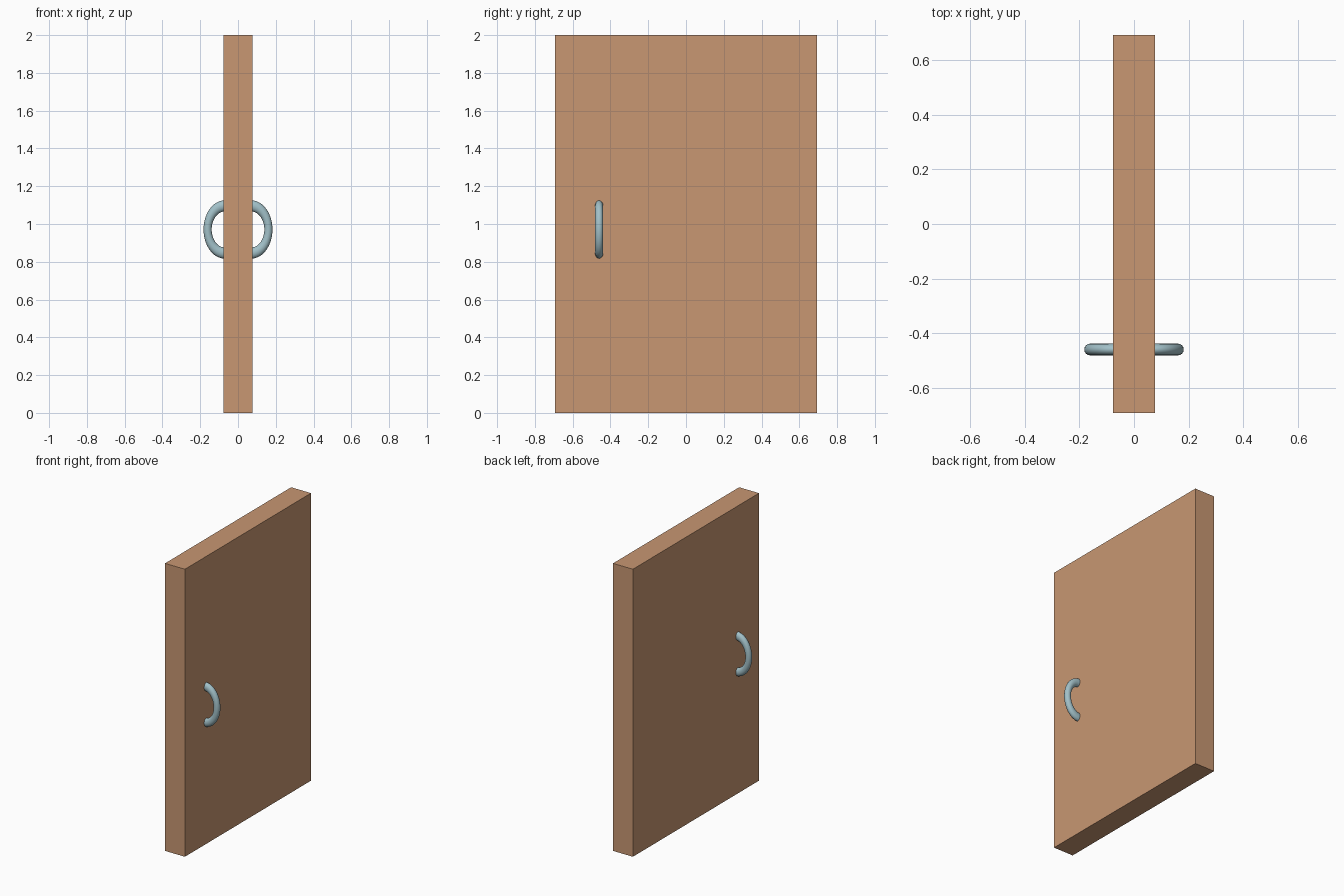
import bpy, bmesh
from math import pi
from mathutils import Vector, Matrix

if "Cube" in bpy.data.objects:
    bpy.data.objects.remove(bpy.data.objects["Cube"])


def material(name, rgb):
    mat = bpy.data.materials.new(name)
    mat.diffuse_color = (*rgb, 1)
    mat.use_nodes = True
    mat.node_tree.nodes["Principled BSDF"].inputs["Base Color"].default_value = mat.diffuse_color
    return mat


def add_object(name, bm, mat):
    mesh = bpy.data.meshes.new(name)
    bm.to_mesh(mesh)
    bm.free()
    mesh.materials.append(mat)
    obj = bpy.data.objects.new(name, mesh)
    bpy.context.collection.objects.link(obj)
    return obj


wood = material("wood", (0.58, 0.31, 0.17))
metal = material("metal", (0.36, 0.53, 0.58))

# Door panel: a plain slab
bm = bmesh.new()
bmesh.ops.create_cube(bm, size=1, matrix=Matrix.Translation((0, 0, 1)) @ Matrix.Diagonal((0.153, 1.386, 2, 1)))
add_object("door_panel", bm, wood)


def handle(name, side):
    """Half ring pull, stretched in z, with its ends sunk into the door face."""
    bm = bmesh.new()
    ring_r, tube_r, stretch = 0.091, 0.0215, 1.37
    place = Matrix.Translation((0, 0, -ring_r)) @ Matrix.Rotation(pi / 2, 4, 'Y')
    bmesh.ops.create_circle(bm, segments=16, radius=tube_r, matrix=place)
    bmesh.ops.spin(bm, geom=bm.edges[:] + bm.verts[:], cent=(0, 0, 0), axis=(0, 1, 0),
                   angle=-side * pi, steps=24, use_duplicate=False)
    bmesh.ops.holes_fill(bm, edges=[e for e in bm.edges if e.is_boundary], sides=0)
    bmesh.ops.scale(bm, vec=(1, 1, stretch), verts=bm.verts)
    bmesh.ops.translate(bm, vec=Vector((side * 0.07, -0.46, 0.971)), verts=bm.verts)
    bmesh.ops.recalc_face_normals(bm, faces=bm.faces)
    obj = add_object(name, bm, metal)
    bpy.ops.object.select_all(action='DESELECT')
    obj.select_set(True)
    bpy.context.view_layer.objects.active = obj
    bpy.ops.object.shade_smooth_by_angle()


# One pull handle on each face
handle("right_handle", 1)
handle("left_handle", -1)
